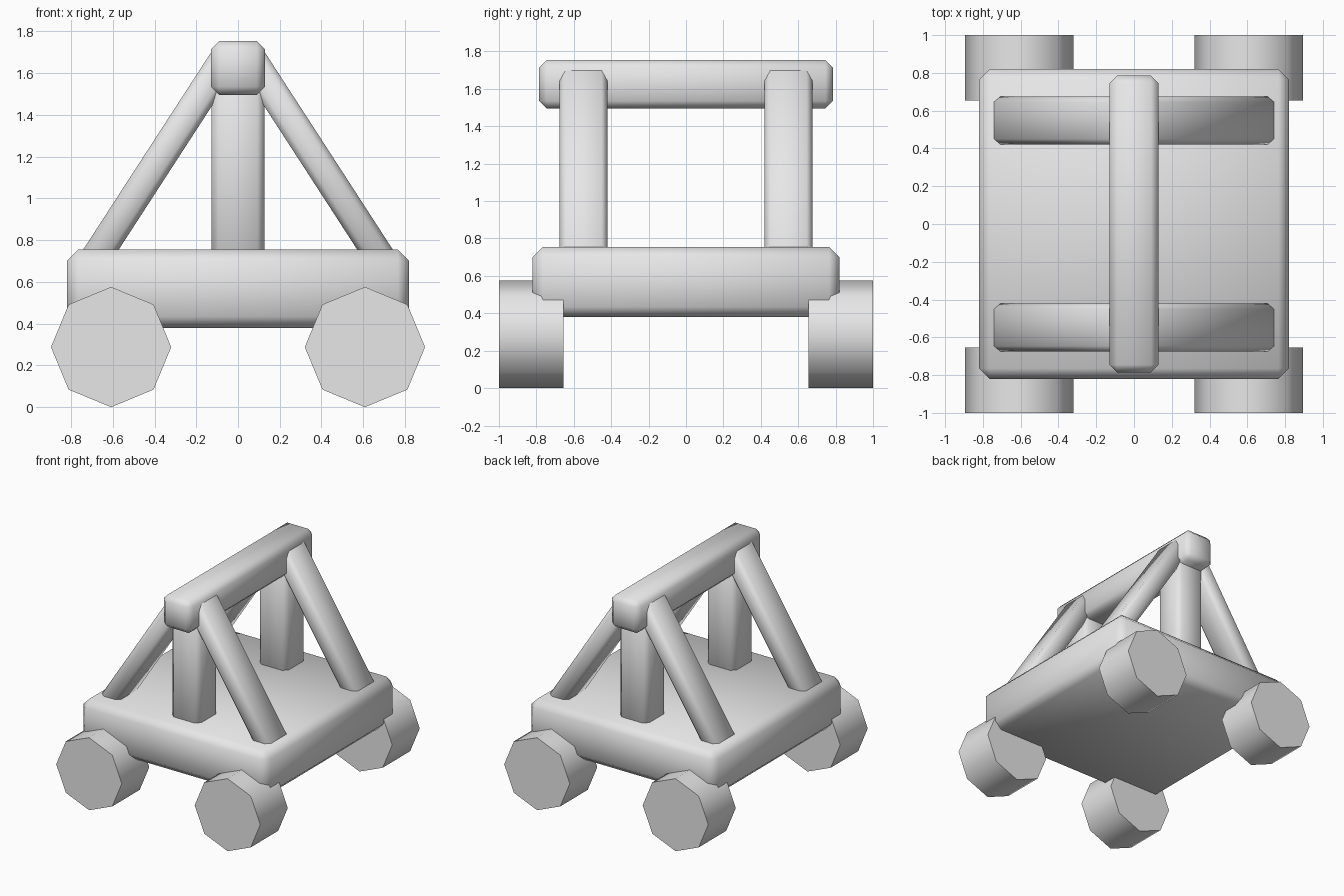
import bpy
import math
from mathutils import Vector

cube = bpy.data.objects.get("Cube")
if cube:
    bpy.data.objects.remove(cube, do_unlink=True)

# One plain grey for everything
GREY = (0.8, 0.8, 0.8, 1)
grey = bpy.data.materials.new("light grey")
grey.use_nodes = True
grey.diffuse_color = GREY
grey.node_tree.nodes["Principled BSDF"].inputs["Base Color"].default_value = GREY


def finish(obj, name):
    obj.name = name
    obj.data.materials.append(grey)
    bpy.ops.object.shade_smooth_by_angle(angle=math.radians(50))


def block(name, center, size, chamfer, tilt=0):
    """Chamfered box, softly shaded, tilted about y."""
    bpy.ops.mesh.primitive_cube_add(size=1, location=center)
    obj = bpy.context.object
    obj.scale = size
    bpy.ops.object.transform_apply(location=False, rotation=False, scale=True)
    mod = obj.modifiers.new("chamfer", "BEVEL")
    mod.width = chamfer
    mod.segments = 1
    bpy.ops.object.modifier_apply(modifier=mod.name)
    obj.rotation_euler.y = tilt
    finish(obj, name)


# Deck and ridge beam
block("deck", (0, 0, 0.567), (1.64, 1.64, 0.375), 0.055)
block("ridge_beam", (0, 0, 1.625), (0.26, 1.57, 0.26), 0.04)

for end, y_side in (("front", -1), ("back", 1)):
    y = 0.548 * y_side
    # Upright post
    block(end + "_post", (0, y, 1.14), (0.255, 0.255, 1.0), 0.035)

    for side, x_side in (("right", -1), ("left", 1)):
        # Sloping brace from deck to beam
        foot = Vector((0.705 * x_side, y, 0.68))
        head = Vector((0.05 * x_side, y, 1.69))
        axis = head - foot
        block(f"{end}_{side}_brace", (foot + head) / 2,
              (0.143, 0.255, axis.length), 0.03, math.atan2(axis.x, axis.z))

        # Eight-sided wheel with a corner at the top
        bpy.ops.mesh.primitive_cylinder_add(
            vertices=8, radius=0.288, depth=0.345,
            location=(0.608 * x_side, 0.8275 * y_side, 0.288),
            rotation=(math.pi / 2, 0, 0))
        finish(bpy.context.object, f"{end}_{side}_wheel")
